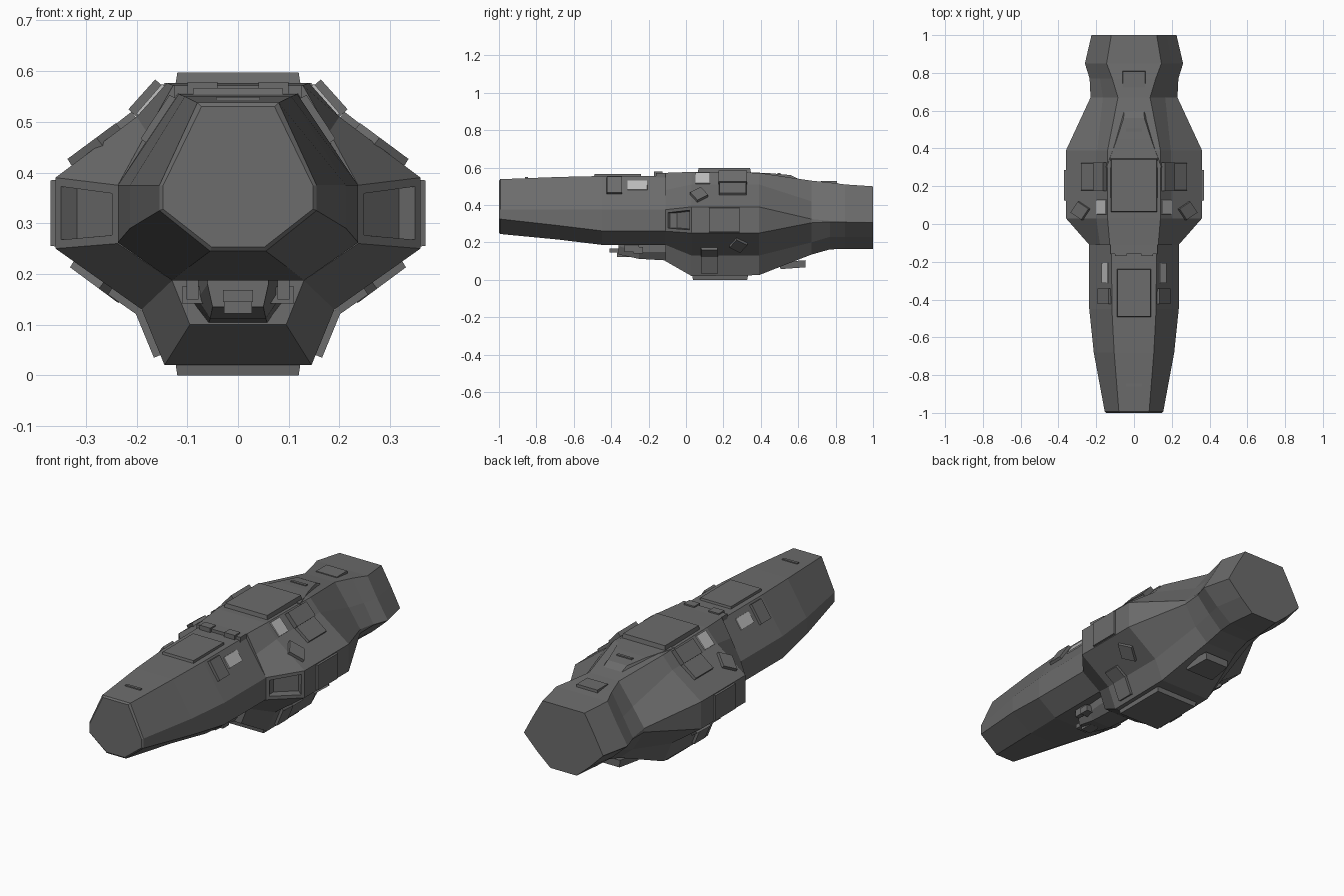
import bpy, bmesh
from mathutils import Vector

if "Cube" in bpy.data.objects:
    bpy.data.objects.remove(bpy.data.objects["Cube"])


def material(name, v):
    m = bpy.data.materials.new(name)
    m.diffuse_color = (v, v, v, 1)
    m.use_nodes = True
    m.node_tree.nodes["Principled BSDF"].inputs["Base Color"].default_value = m.diffuse_color
    return m


DARK, LIGHT = material("dark_grey", 0.15), material("light_grey", 0.5)


def finish(name, bm, mat=DARK):
    bmesh.ops.remove_doubles(bm, verts=bm.verts, dist=0.0005)
    bmesh.ops.recalc_face_normals(bm, faces=bm.faces)
    me = bpy.data.meshes.new(name)
    bm.to_mesh(me)
    bm.free()
    ob = bpy.data.objects.new(name, me)
    bpy.context.collection.objects.link(ob)
    me.materials.append(mat)
    return ob


def loft(name, stations, pocket=None):
    """Skin half profiles (x, z, x, z, ...) listed top to bottom, mirrored in x."""
    bm = bmesh.new()
    rings = []
    for y, *p in stations:
        half = list(zip(p[::2], p[1::2]))
        ring = half + [(-x, z) for x, z in reversed(half)]
        rings.append([bm.verts.new((x, y, z)) for x, z in ring])
    n, inset = len(rings[0]), []
    for k, (a, b) in enumerate(zip(rings, rings[1:])):
        for i in range(n):
            j = (i + 1) % n
            f = bm.faces.new((a[i], a[j], b[j], b[i]))
            if pocket and k == 0 and i in pocket:
                inset.append(f)
    bm.faces.new(rings[0])
    bm.faces.new(rings[-1])
    bmesh.ops.recalc_face_normals(bm, faces=bm.faces)
    if inset:
        bmesh.ops.inset_individual(bm, faces=inset, thickness=0.024, depth=0)
        bmesh.ops.inset_individual(bm, faces=inset, thickness=0.004, depth=-0.04)
    return finish(name, bm)


def slab(name, pts, t=0.015, mirror=True, mat=DARK, taper=0.95):
    """Plate standing t above the given surface polygon, sunk a little into it."""
    pts = [Vector(p) for p in pts]
    c = sum(pts, Vector()) / len(pts)
    n = (pts[1] - pts[0]).cross(pts[2] - pts[1]).normalized()
    if n.dot(c - Vector((0, c.y, 0.32))) < 0:
        n = -n
    bm = bmesh.new()
    for s in ((1, -1) if mirror else (1,)):
        flip = lambda v: (v.x * s, v.y, v.z)
        lo = [bm.verts.new(flip(p - n * 0.02)) for p in pts]
        hi = [bm.verts.new(flip(c + (p - c) * taper + n * t)) for p in pts]
        bm.faces.new(lo)
        bm.faces.new(hi)
        for i in range(len(pts)):
            j = (i + 1) % len(pts)
            bm.faces.new((lo[i], lo[j], hi[j], hi[i]))
    return finish(name, bm, mat)


def strip(name, x1, z1, x2, z2, y1, y2, **kw):
    """Plate on a side slope, between two profile points."""
    return slab(name, [(x1, y1, z1), (x1, y2, z1), (x2, y2, z2), (x2, y1, z2)], **kw)


def deck(name, w, y1, y2, z, t):
    """Central plate on the top or belly."""
    return slab(name, [(-w, y1, z), (w, y1, z), (w, y2, z), (-w, y2, z)], t, False)


def box(name, x, y1, y2, z1, z2, xc=0):
    bm = bmesh.new()
    for c in ((xc, -xc) if xc else (0,)):
        r = bmesh.ops.create_cube(bm, size=1)
        for v in r["verts"]:
            v.co = (c + v.co.x * 2 * x, (y1 + y2) / 2 + v.co.y * (y2 - y1),
                    (z1 + z2) / 2 + v.co.z * (z2 - z1))
    return finish(name, bm)


# Forward hull with chamfered nose face
loft("forward_hull", [
    (-1.0, .072, .53, .148, .374, .148, .328, .052, .253),
    (-.993, .08, .538, .155, .375, .155, .325, .055, .245),
    (-.68, .105, .55, .213, .375, .213, .29, .095, .215),
    (-.45, .117, .555, .237, .375, .237, .262, .13, .187),
    (.05, .12, .557, .237, .375, .237, .262, .13, .187)])

# Main body with the two side intakes, running into the flared tail
loft("main_body", [
    (-.11, .128, .572, .18, .48, .237, .375, .237, .26, .13, .187, .095, .10),
    (.03, .14, .577, .2, .51, .36, .39, .36, .25, .19, .13, .145, .02),
    (.39, .14, .572, .195, .51, .36, .39, .36, .25, .19, .13, .145, .025),
    (.67, .085, .53, .165, .42, .23, .325, .23, .305, .165, .20, .09, .135),
    (.77, .115, .52, .18, .41, .235, .315, .235, .31, .16, .23, .085, .163),
    (.85, .145, .51, .2, .41, .26, .312, .26, .308, .175, .23, .09, .165),
    (1.0, .12, .50, .172, .41, .225, .31, .225, .306, .15, .23, .075, .165)],
    pocket=(2, 8))

# Raised dorsal spine and front lip
loft("dorsal_spine", [
    (.3, .145, .577, .165, .54), (.45, .09, .57, .13, .50),
    (.56, .055, .56, .09, .50), (.62, .05, .53, .08, .50)])
box("spine_front_lip", .125, -.16, .04, .53, .572)

# Top and belly hatches
deck("main_top_hatch", .126, .06, .35, .577, .02)
deck("front_top_hatch", .092, -.495, -.235, .555, .012)
deck("nose_marker", .045, -.86, -.845, .543, .006)
deck("spine_marker", .045, .49, .505, .565, .006)
deck("tail_hatch", .062, .72, .81, .519, .01)
deck("belly_hatch", .126, .03, .335, .021, .021)
box("hatch_hinges", .03, -.17, -.125, .55, .579, xc=.07)
slab("rear_belly_plate", [(-.085, .5, .075), (.085, .5, .075),
                          (.07, .64, .085), (-.07, .64, .085)], .018, False)

# Plates on the flanks
strip("nose_side_clip", .122, .548, .182, .457, -.425, -.34, t=.014)
strip("shoulder_plate_top", .147, .569, .2, .51, .175, .325, t=.022, taper=1)
strip("shoulder_plate_side", .2, .51, .275, .452, .175, .325, t=.014)
strip("flank_plate", .36, .388, .36, .252, .12, .29, t=.01)
strip("lower_plate_side", .19, .13, .25, .172, .08, .17, t=.014)
strip("lower_plate_bottom", .153, .04, .19, .13, .08, .17, t=.014, taper=1)

# Diamond plates above and below the flanks
for name, x, y, z, dz in (("upper_diamond", .28, .07, .45, .037),
                          ("lower_diamond", .275, .28, .19, -.037)):
    d = Vector((.05, 0, -dz))
    c, u = Vector((x, y, z)), Vector((0, .05, 0))
    slab(name, [c + d - u * .2, c + u + d * .2, c - d + u * .2, c - u - d * .2], .015)

# Pale windows
strip("nose_window", .135, .53, .17, .48, -.315, -.205, t=.004, mat=LIGHT)
strip("shoulder_window", .145, .573, .198, .512, .05, .13, t=.005, mat=LIGHT)

# Chin housing and sensor bar under the forward hull
loft("chin_housing", [
    (-.36, .06, .2, .06, .18, .05, .135),
    (-.25, .085, .2, .08, .15, .055, .112),
    (.0, .1, .2, .1, .15, .06, .098)])
box("chin_sensor_bar", .11, -.28, -.23, .142, .175)
box("chin_gun", .03, -.41, -.3, .145, .168)
box("chin_gun_mount", .028, -.37, -.3, .122, .145)
box("chin_bar_struts", .012, -.33, -.25, .15, .2, xc=.09)
